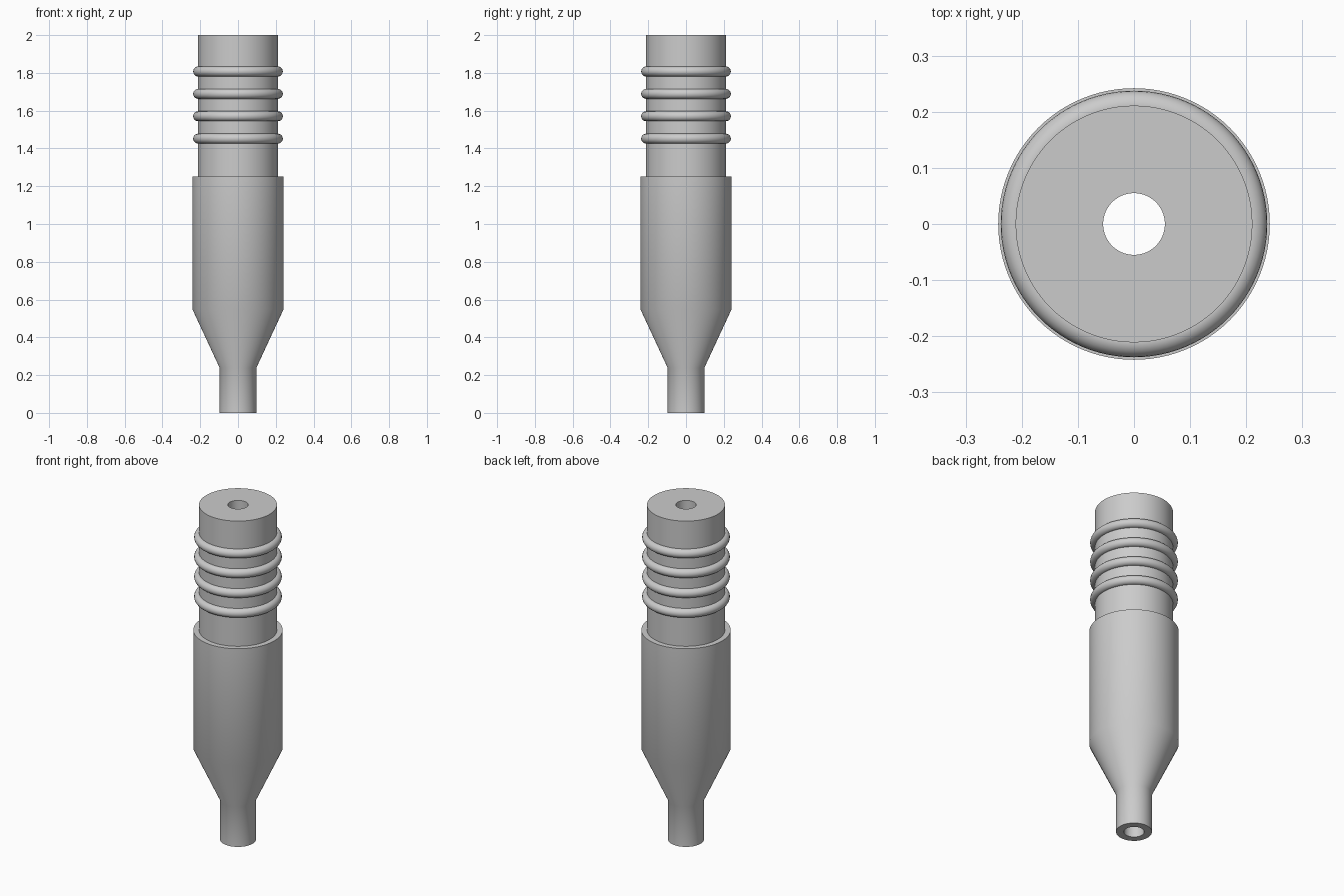
import bpy, bmesh, math

if "Cube" in bpy.data.objects:
    bpy.data.objects.remove(bpy.data.objects["Cube"])

SEGMENTS = 96


def lathe(name, profile):
    """Revolve a closed (radius, z) profile around the z axis."""
    bm = bmesh.new()
    rings = []
    for i in range(SEGMENTS):
        a = 2 * math.pi * i / SEGMENTS
        rings.append([bm.verts.new((r * math.cos(a), r * math.sin(a), z)) for r, z in profile])
    n = len(profile)
    for i in range(SEGMENTS):
        p, q = rings[i], rings[(i + 1) % SEGMENTS]
        for j in range(n):
            k = (j + 1) % n
            bm.faces.new((p[j], q[j], q[k], p[k]))
    bmesh.ops.recalc_face_normals(bm, faces=bm.faces)
    mesh = bpy.data.meshes.new(name)
    bm.to_mesh(mesh)
    bm.free()
    obj = bpy.data.objects.new(name, mesh)
    bpy.context.collection.objects.link(obj)
    bpy.ops.object.select_all(action='DESELECT')
    obj.select_set(True)
    bpy.context.view_layer.objects.active = obj
    bpy.ops.object.shade_smooth_by_angle(angle=math.radians(30))
    return obj


# Hollow body: narrow stem, cone, wide barrel, stepped neck, straight bore
BORE = 0.055
lathe("nozzle_body", [
    (BORE, 0.0), (0.097, 0.0), (0.097, 0.238), (0.242, 0.55),
    (0.242, 1.252), (0.211, 1.252), (0.211, 2.0), (BORE, 2.0),
])

# Four rounded sealing rings around the neck
for i in range(4):
    z = 1.452 + i * 0.1185
    circle = [(0.211 + 0.0265 * math.cos(2 * math.pi * t / 20),
               z + 0.0265 * math.sin(2 * math.pi * t / 20)) for t in range(20)]
    lathe(f"seal_ring_{i + 1}", circle)
